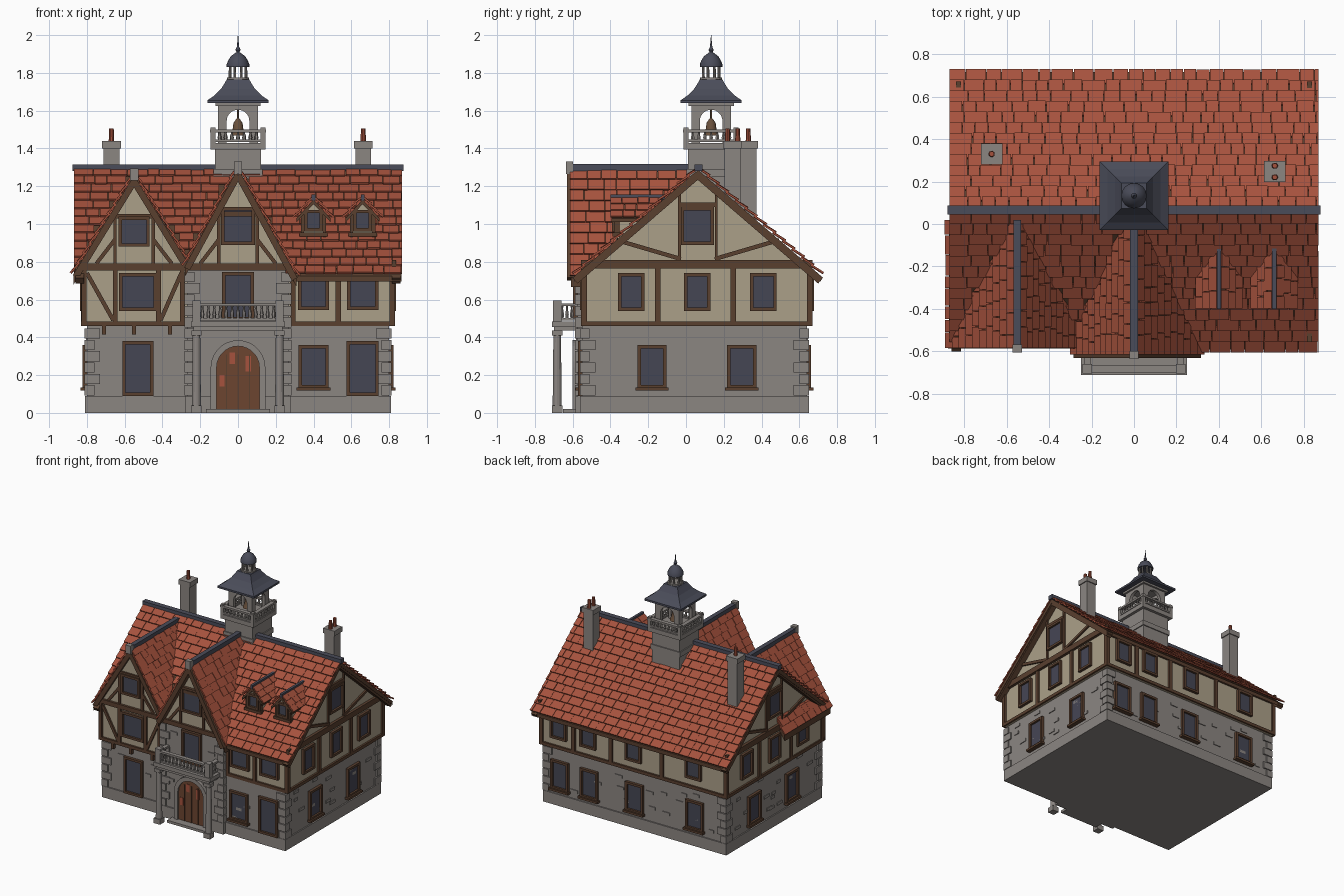
import bpy, bmesh, math, random
from mathutils import Matrix, Vector

random.seed(4)
if "Cube" in bpy.data.objects:
    bpy.data.objects.remove(bpy.data.objects["Cube"])

def material(name, *rgb):
    m = bpy.data.materials.new(name)
    m.use_nodes = True
    m.diffuse_color = (*rgb, 1)
    m.node_tree.nodes["Principled BSDF"].inputs["Base Color"].default_value = (*rgb, 1)
    return m

STONE = material("grey_stone", .26, .237, .222)
PLASTER = material("tan_plaster", .41, .35, .25)
TIMBER = material("dark_timber", .1, .05, .028)
TILE = material("red_clay", .38, .085, .047)
SLATE = material("blue_slate", .068, .072, .1)
GLASS = material("dark_glass", .06, .061, .088)
DOOR = material("door_brown", .15, .06, .03)
BRONZE = material("bronze", .14, .08, .045)

def frame(u, d, z, origin):
    return Matrix.Translation(origin) @ Matrix((u, d, z)).transposed().to_4x4()

def wall(side, off):
    u, o = {"front": ((1, 0, 0), (0, -1, 0)), "back": ((1, 0, 0), (0, 1, 0)),
            "right": ((0, 1, 0), (1, 0, 0)), "left": ((0, 1, 0), (-1, 0, 0))}[side]
    return frame(u, o, (0, 0, 1), Vector(o) * off)

class Part:
    """Collects solids; local axes are u (along), d (outward), z (up)."""
    all = []
    def __init__(self, name, mat, smooth=False):
        self.name, self.mat, self.smooth, self.bm = name, mat, smooth, bmesh.new()
        Part.all.append(self)
    def prism(self, pts, d0, d1, M=Matrix()):
        a, b = [[self.bm.verts.new(M @ Vector((u, d, z))) for u, z in pts] for d in (d0, d1)]
        self.bm.faces.new(a)
        self.bm.faces.new(b[::-1])
        for i in range(len(a)):
            self.bm.faces.new((a[i - 1], a[i], b[i], b[i - 1]))
    def box(self, u0, u1, d0, d1, z0, z1, M=Matrix()):
        self.prism([(u0, z0), (u1, z0), (u1, z1), (u0, z1)], d0, d1, M)
    def block(self, x, y, half, z0, z1):
        self.box(x - half, x + half, y - half, y + half, z0, z1)
    def beam(self, p, q, w, d0, d1, M):
        p, q = Vector(p), Vector(q)
        s = (q - p).orthogonal().normalized() * w / 2
        self.prism([p - s, q - s, q + s, p + s], d0, d1, M)
    def lathe(self, profile, x, y, n, turn=0):
        rings = [[self.bm.verts.new((x + r * math.cos(turn + i * math.tau / n),
                  y + r * math.sin(turn + i * math.tau / n), z)) for i in range(n)] for r, z in profile]
        for a, b in zip(rings, rings[1:]):
            for i in range(n):
                self.bm.faces.new((a[i - 1], a[i], b[i], b[i - 1]))
        self.bm.faces.new(rings[0])
        self.bm.faces.new(rings[-1])
    def finish(self):
        bmesh.ops.recalc_face_normals(self.bm, faces=self.bm.faces[:])
        mesh = bpy.data.meshes.new(self.name)
        self.bm.to_mesh(mesh)
        mesh.materials.append(self.mat)
        ob = bpy.data.objects.new(self.name, mesh)
        bpy.context.collection.objects.link(ob)
        if self.smooth:
            bpy.ops.object.select_all(action="DESELECT")
            ob.select_set(True)
            bpy.context.view_layer.objects.active = ob
            bpy.ops.object.shade_smooth_by_angle()

walls, upper = Part("stone_walls", STONE), Part("plaster_walls", PLASTER)
timber, under = Part("timber_frame", TIMBER), Part("roof_boards", TIMBER)
tile, ridge = Part("roof_tiles", TILE), Part("ridge_caps", SLATE)
frames, glass = Part("window_frames", TIMBER), Part("window_glass", GLASS)
quoin, trim = Part("corner_stones", STONE), Part("wall_stones", STONE)

def tiles(eave, top, along, length, rows, skip=lambda p: False):
    eave, along, up = Vector(eave), Vector(along), Vector(top) - Vector(eave)
    h = up.length / rows
    up.normalize()
    n = along.cross(up)
    M = frame(along, n if n.z > 0 else -n, up, eave)
    for r in range(rows):
        x = 0
        while x < length - .001:
            w = min(random.uniform(.055, .11), length - x)
            if not skip(M @ Vector((x + w / 2, 0, r * h))):
                L = M @ Matrix.Translation((x, .012 + random.uniform(0, .004), r * h)) @ Matrix.Rotation(.15, 4, "X")
                tile.box(.0015, w - .0015, 0, .01, 0, h * (1.2 if r < rows - 1 else 1), L)
            x += w

def window(M, u, z0, z1, w, sill=False, f=.018):
    a, b = u - w / 2, u + w / 2
    glass.box(a + f, b - f, -.01, .006, z0 + f, z1 - f, M)
    for u0, u1, v0, v1 in ((a, a + f, z0, z1), (b - f, b, z0, z1), (a, b, z0, z0 + f), (a, b, z1 - f, z1)):
        frames.box(u0, u1, -.01, .022, v0, v1, M)
    if sill:
        frames.box(a - .01, b + .01, -.01, .035, z0 - .012, z0 + .005, M)

def corner(x, y, z0, z1):
    sx, sy = math.copysign(1, x), math.copysign(1, y)
    for i in range(int((z1 - z0) / .06)):
        a, b = (.07, .04) if i % 2 else (.04, .07)
        quoin.box(x - sx * a, x + sx * .012, y - sy * b, y + sy * .012, z0 + i * .06 + .003, z0 + i * .06 + .057)

# Main body
walls.box(-.8, .8, -.55, .64, 0, .46)
walls.box(-.81, .81, -.56, .65, 0, .09)
upper.prism([(-.54, .46), (.655, .46), (.655, .745), (.06, 1.255), (-.54, .735)], -.815, .815, wall("right", 0))
for x in (-.8, .8):
    for y in (-.55, .64):
        corner(x, y, .09, .46)

# Main roof
SIDE = wall("right", 0)
under.prism([(-.54, .768), (.065, 1.285), (.715, .725), (.715, .695), (.065, 1.25), (-.54, .735)], -.865, .865, SIDE)
under.prism([(-.59, .725), (-.53, .777), (-.53, .74), (-.59, .695)], .29, .865, SIDE)
GABLES = ((-.55, 1.25, 1.625), (0, 1.285, 1.83))
in_gable = lambda p: any(p.z < z - s * abs(p.x - cx) - .03 for cx, z, s in GABLES)
tiles((-.87, -.59, .725), (-.87, .065, 1.285), (1, 0, 0), 1.74, 13, in_gable)
tiles((-.87, .715, .725), (-.87, .065, 1.285), (1, 0, 0), 1.74, 13)
ridge.box(-.877, .877, .045, .087, 1.28, 1.315)

# Side walls: timber frame, gable and windows
for side in ("right", "left"):
    M = wall(side, .815)
    timber.box(-.555, .67, 0, .015, .46, .485, M)
    timber.box(-.555, .67, 0, .022, .765, .81, M)
    for y in (-.54, -.15, .25, .655):
        timber.box(y - .015, y + .015, 0, .015, .46, .78, M)
    for s in (-1, 1):
        timber.beam((.0625 + s * .65, .7), (.0625, 1.26), .04, 0, .045, M)
        timber.beam((.0625 + s * .43, .915), (.0625 + s * .09, .815), .022, 0, .013, M)
        timber.box(.0625 + s * .09, .0625 + s * .105, 0, .014, .8, 1.17, M)
    timber.box(-.04, .16, 0, .015, 1.09, 1.115, M)
    window(M, .06, .89, 1.09, .175)
    for y in (-.29, .06, .41):
        window(M, y, .54, .74, .14)
    for y in (-.18, .295):
        window(wall(side, .8), y, .13, .36, .155, True)

# Back wall
M = wall("back", .655)
timber.box(-.83, .83, 0, .015, .46, .485, M)
timber.box(-.83, .83, 0, .015, .73, .77, M)
for x in (-.815, -.25, .2, .53, .815):
    timber.box(x - .015, x + .015, 0, .015, .46, .76, M)
for x in (-.53, 0, .4, .66):
    window(M, x, .54, .725, .14)
    window(wall("back", .64), x, .13, .36, .155, True)

# Front right wall
M = wall("front", .54)
timber.box(.28, .83, 0, .015, .46, .485, M)
timber.box(.28, .83, 0, .015, .735, .765, M)
for x in (.29, .53, .815):
    timber.box(x - .014, x + .014, 0, .015, .46, .76, M)
G = wall("front", .55)
for x in (.4, .66):
    window(M, x, .545, .74, .165)
window(G, .4, .13, .36, .16, True)
window(G, .66, .09, .38, .17)
window(G, -.53, .09, .38, .165)

# Front left bay and entrance bay
upper.prism([(-.82, .46), (-.28, .46), (-.28, .77), (-.55, 1.21), (-.82, .77)], 0, .56, wall("front", 0))
walls.box(-.27, .27, -.575, 0, 0, .77)
walls.box(-.28, .28, -.585, -.5, 0, .09)
upper.prism([(-.27, .76), (.27, .76), (0, 1.25)], 0, .575, wall("front", 0))
for x in (-.27, .27):
    corner(x, -.575, .09, .76)
L, C = wall("front", .56), wall("front", .575)
timber.box(-.83, -.28, 0, .015, .46, .485, L)
for x in (-.815, -.65, -.42, -.295):
    timber.box(x - .013, x + .013, 0, .015, .46, .77, L)
timber.beam((-.8, .74), (-.66, .49), .022, 0, .013, L)
timber.beam((-.3, .74), (-.41, .49), .022, 0, .013, L)
for x in (-.71, -.55, -.36):
    timber.box(x - .011, x + .011, -.03, .012, .415, .46, L)
window(L, -.53, .54, .74, .2)
window(L, -.55, .88, 1.04, .165)
window(C, 0, .49, .745, .17)
window(C, 0, .89, 1.09, .18)

# Front gables: roofs, barge boards, braces and ridges
for (cx, top, s), M, half, front, left, right in ((GABLES[0], L, .27, .585, .32, .28), (GABLES[1], C, .27, .615, .28, .31)):
    timber.box(cx - half, cx + half, 0, .018, .755, .79, M)
    timber.box(cx - .1, cx + .1, 0, .014, 1.04 + cx * .02, 1.065 + cx * .02, M)
    under.prism([(cx - left, top - s * left), (cx, top), (cx + right, top - s * right), (cx + right, top - s * right - .05),
                 (cx, top - .05), (cx - left, top - s * left - .05)], 0, front - .005, wall("front", 0))
    for sgn, w in ((-1, left), (1, right)):
        timber.beam((cx + sgn * (w - .01), top - s * w - .01), (cx, top - .025), .034, -.02, front - .57 + .01, M)
        timber.box(cx + sgn * .092, cx + sgn * .11, 0, .013, .78, 1.04, M)
        timber.beam((cx + sgn * .1, .92), (cx + sgn * .2, .79), .02, 0, .012, M)
        tiles((cx + sgn * w, -front, top - s * w), (cx, -front, top), (0, 1, 0), front + .02, 10)
    ridge.box(cx - .018, cx + .018, -front, .02, top - .01, top + .033)
    quoin.box(cx - .022, cx + .022, -front - .02, -front + .018, top - .02, top + .045)

# Dormers
for x in (.4, .66):
    M = wall("front", 0)
    upper.prism([(x - .065, .9), (x + .065, .9), (x + .065, 1.05), (x, 1.12), (x - .065, 1.05)], .1, .37, M)
    under.prism([(x - .09, 1.03), (x, 1.13), (x + .09, 1.03), (x + .09, 1.01), (x, 1.105), (x - .09, 1.01)], .12, .395, M)
    window(wall("front", .37), x, .96, 1.075, .1)
    timber.box(x - .075, x + .075, -.02, .02, .935, .955, wall("front", .37))
    for s in (-1, 1):
        timber.box(x + s * .05, x + s * .067, -.02, .01, .93, 1.05, wall("front", .37))
        tiles((x + s * .095, -.4, 1.025), (x, -.4, 1.13), (0, 1, 0), .28, 3)
    ridge.box(x - .01, x + .01, -.4, -.11, 1.125, 1.155)

# Balcony with columns and balustrade
def balustrade(part, a, b, z0, z1, n):
    a, b = Vector(a), Vector(b)
    for z, h, w in ((z0, .012, .012), (z1 - .015, .015, .016)):
        lo, hi = [f(a[i], b[i]) for i in (0, 1) for f in (min, max)][::2], [max(a[i], b[i]) for i in (0, 1)]
        part.box(lo[0] - w, hi[0] + w, lo[1] - w, hi[1] + w, z, z + h)
    for i in range(1, n):
        p, h = a.lerp(b, i / n), z1 - z0
        part.lathe([(.006, z0), (.011, z0 + h * .35), (.005, z0 + h * .7), (.008, z1 - .01)], p.x, p.y, 6)

balcony = Part("balcony", STONE)
balcony.box(-.25, .25, -.71, -.57, .455, .485)
balcony.box(-.235, .235, -.7, -.57, .435, .456)
balcony.box(-.17, .17, -.65, -.57, 0, .02)
for x in (-.22, .22):
    balcony.block(x, -.682, .028, 0, .04)
    balcony.lathe([(.024, .04), (.02, .41)], x, -.682, 12)
    balcony.block(x, -.682, .027, .41, .437)
    balcony.block(x, -.682, .022, .48, .595)
    balustrade(balcony, (x, -.68), (x, -.58), .49, .58, 4)
balustrade(balcony, (-.22, -.682), (.22, -.682), .49, .58, 14)

# Arched door
def arch(hw, z0, spring, n=14):
    return [(-hw, z0)] + [(-hw * math.cos(math.pi * i / n), spring + hw * math.sin(math.pi * i / n)) for i in range(n + 1)] + [(hw, z0)]

door, panes = Part("door", DOOR), Part("door_panels", TILE)
door.prism(arch(.113, .02, .24), -.02, .012, C)
trim.prism(arch(.145, .02, .24) + arch(.113, .02, .24)[::-1], -.02, .025, C)
for x, z0, z1 in ((-.085, .14, .2), (-.03, .26, .32), (.055, .22, .3)):
    panes.box(x - .014, x + .014, .01, .016, z0, z1, C)
for x in (-.06, 0, .06):
    timber.box(x - .003, x + .003, .01, .018, .02, .31, C)

# Scattered raised stones
for side, off, half, mid in (("front", .55, .72, 0), ("back", .64, .7, 0), ("right", .8, .48, .05), ("left", .8, .48, .05)):
    for i in range(14):
        u, z = mid + random.uniform(-half, half), random.uniform(.12, .43)
        w = random.uniform(.02, .035)
        trim.box(u - w, u + w, -.01, .006, z, z + .022, wall(side, off))
for x, z in ((-.16, .68), (.17, .6), (-.19, .3), (.2, .38)):
    trim.box(x - .03, x + .03, -.01, .007, z, z + .022, C)

# Chimneys
chimney, pots = Part("chimneys", STONE), Part("chimney_pots", TILE)
for x, y, spots in ((-.67, .33, (0,)), (.663, .247, (-.027, .027))):
    chimney.block(x, y, .042, .95, 1.4)
    chimney.block(x, y, .05, 1.4, 1.44)
    for s in spots:
        pots.lathe([(.015, 1.43), (.012, 1.505)], x, y + s, 10)

# Bell tower
CY, R2 = .133, math.sqrt(2)
tower, spire = Part("bell_tower", STONE), Part("tower_roof", SLATE)
tower.block(0, CY, .122, .95, 1.395)
tower.block(0, CY, .13, 1.25, 1.29)
tower.block(0, CY, .145, 1.395, 1.43)
for x in (-1, 1):
    for y in (-1, 1):
        tower.block(x * .132, CY + y * .132, .013, 1.43, 1.51)
    balustrade(tower, (x * .132, CY - .13), (x * .132, CY + .13), 1.435, 1.5, 8)
    balustrade(tower, (-.13, CY + x * .132), (.13, CY + x * .132), 1.435, 1.5, 8)
opening = [(-.105, 1.43)] + arch(.06, 1.43, 1.545) + [(.105, 1.43), (.105, 1.64), (-.105, 1.64)]
for i in range(4):
    turn = Matrix.Translation((0, CY, 0)) @ Matrix.Rotation(i * math.pi / 2, 4, "Z")
    tower.prism(opening, -.105, -.08, turn)
tower.block(0, CY, .12, 1.625, 1.645)
spire.lathe([(r * R2, z) for r, z in ((.162, 1.64), (.162, 1.655), (.125, 1.68), (.09, 1.715), (.068, 1.75), (.06, 1.765))], 0, CY, 4, math.pi / 4)
tower.lathe([(.058, 1.76), (.058, 1.775)], 0, CY, 16)
for i in range(8):
    a = (i + .5) * math.tau / 8
    tower.lathe([(.008, 1.77), (.007, 1.84)], .045 * math.cos(a), CY + .045 * math.sin(a), 8)
dome, bell = Part("cupola_dome", SLATE, True), Part("bell", BRONZE, True)
dome.lathe([(.06, 1.832), (.06, 1.845), (.052, 1.865), (.038, 1.888), (.018, 1.903), (.008, 1.91),
            (.014, 1.922), (.007, 1.935), (.004, 1.96), (.001, 2)], 0, CY, 16)
bell.lathe([(.042, 1.468), (.038, 1.478), (.028, 1.505), (.024, 1.535), (.012, 1.553), (.005, 1.56), (.005, 1.63)], 0, CY, 16)

for part in Part.all:
    part.finish()
